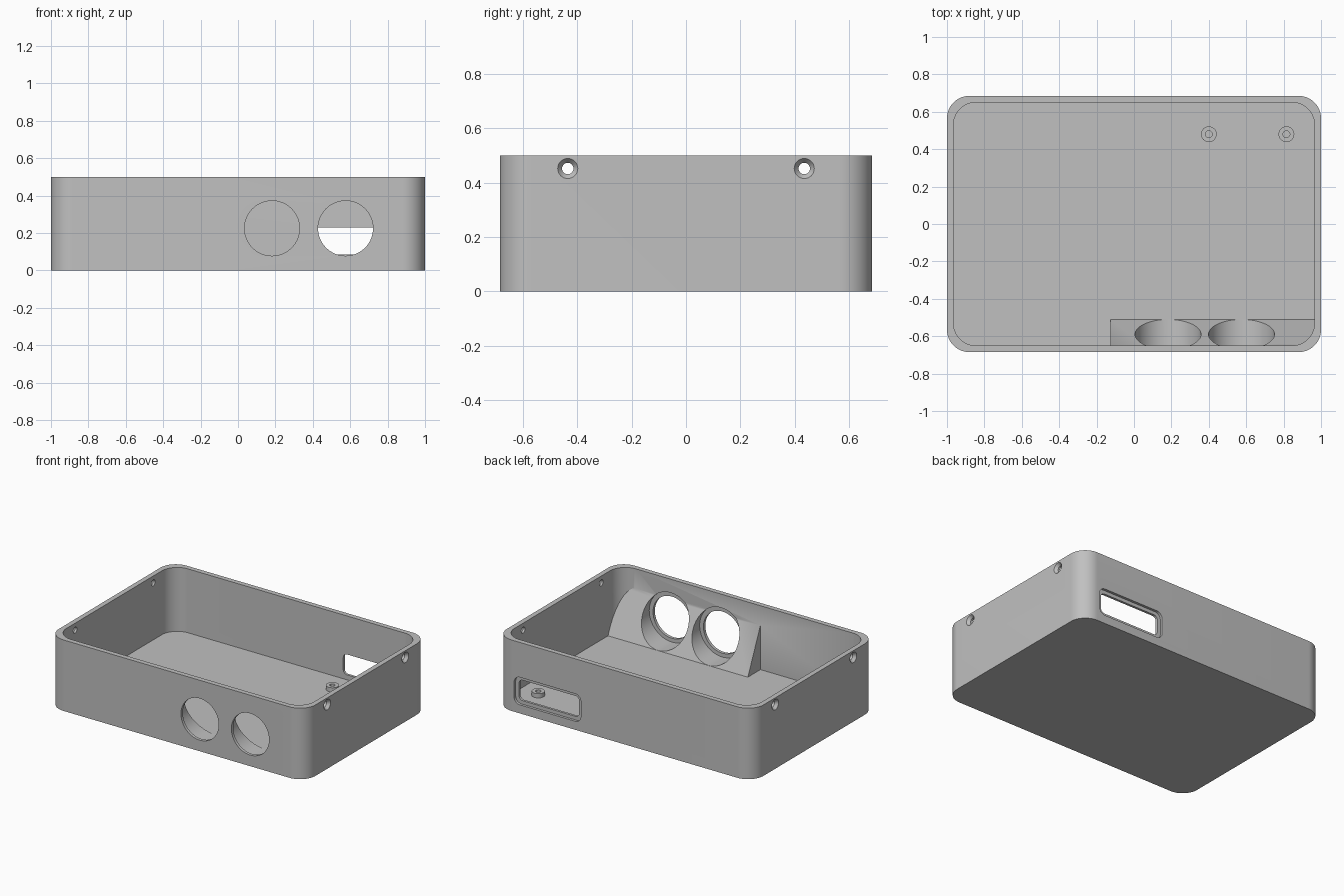
import bpy, bmesh, math
from mathutils import Matrix, Vector

old = bpy.data.objects.get("Cube")
if old:
    bpy.data.objects.remove(old, do_unlink=True)

grey = bpy.data.materials.new("plain grey")
grey.use_nodes = True
COLOUR = (0.53, 0.53, 0.53, 1)
grey.diffuse_color = COLOUR
grey.node_tree.nodes["Principled BSDF"].inputs["Base Color"].default_value = COLOUR

# Axes for extruding a flat outline: columns are outline u, outline v, extrusion
UP = Matrix.Identity(3)
BACKWARD = Matrix(((1, 0, 0), (0, 0, 1), (0, 1, 0)))
SIDEWAYS = Matrix(((0, 0, 1), (1, 0, 0), (0, 1, 0)))


def loft(name, outlines, axes):
    """Solid through a list of (outline, distance) sections along an axis."""
    bm = bmesh.new()
    rings = [[bm.verts.new(axes @ Vector((u, v, d))) for u, v in outline]
             for outline, d in outlines]
    count = len(rings[0])
    bm.faces.new(rings[0])
    bm.faces.new(rings[-1])
    for low, high in zip(rings, rings[1:]):
        for i in range(count):
            j = (i + 1) % count
            bm.faces.new((low[i], low[j], high[j], high[i]))
    bmesh.ops.recalc_face_normals(bm, faces=bm.faces)
    mesh = bpy.data.meshes.new(name)
    bm.to_mesh(mesh)
    bm.free()
    mesh.materials.append(grey)
    obj = bpy.data.objects.new(name, mesh)
    bpy.context.collection.objects.link(obj)
    return obj


def circle(u, v, r, n=64):
    return [(u + r * math.cos(i * math.tau / n), v + r * math.sin(i * math.tau / n))
            for i in range(n)]


def rounded(u, v, half_w, half_h, r, n=18):
    points = []
    for k, (su, sv) in enumerate(((1, 1), (-1, 1), (-1, -1), (1, -1))):
        for i in range(n + 1):
            a = (k + i / n) * math.pi / 2
            points.append((u + su * (half_w - r) + r * math.cos(a),
                           v + sv * (half_h - r) + r * math.sin(a)))
    return points


def prism(name, outline, start, end, axes):
    return loft(name, [(outline, start), (outline, end)], axes)


def cut(target, cutter):
    mod = target.modifiers.new("cut", 'BOOLEAN')
    mod.operation = 'DIFFERENCE'
    mod.solver = 'EXACT'
    mod.object = cutter
    bpy.context.view_layer.objects.active = target
    bpy.ops.object.modifier_apply(modifier=mod.name)
    bpy.data.objects.remove(cutter, do_unlink=True)


FLOOR, WALL, HALF_Y = 0.05, 0.035, 0.685
INNER_Y = HALF_Y - WALL

# Tray body, with a cavity that leaves the sloped block behind the front wall
tray = prism("tray_body", rounded(0, 0, 1, HALF_Y, 0.12), 0, 0.5, UP)
cavity = prism("cavity", rounded(0, 0, 1 - WALL, INNER_Y, 0.12), FLOOR, 0.6, UP)
slope = 0.312 / 0.14
block = [(-0.51 + 0.1 / slope, FLOOR - 0.1), (-0.51, FLOOR),
         (-INNER_Y, FLOOR + 0.312), (-0.8, FLOOR + 0.312), (-0.8, FLOOR - 0.1)]
cut(cavity, prism("sloped_block", block, -0.125, 1.2, SIDEWAYS))
cut(tray, cavity)

# Two round front openings, wider behind the thin front face
for x in (0.182, 0.575):
    cut(tray, prism("front_hole", circle(x, 0.225, 0.147), -0.8, -0.6, BACKWARD))
    cut(tray, prism("front_recess", circle(x, 0.2275, 0.1765), -0.664, -0.45, BACKWARD))

# Back slot with a shallow outer recess
cut(tray, prism("slot", rounded(0.6, 0.157, 0.235, 0.072, 0.03), 0.6, 0.8, BACKWARD))
cut(tray, prism("slot_recess", rounded(0.6, 0.157, 0.26, 0.097, 0.045),
                HALF_Y - 0.018, 0.8, BACKWARD))

# Countersunk screw holes near the rim of both side walls
for side in (-1, 1):
    for y in (-0.435, 0.435):
        wide, narrow = circle(y, 0.452, 0.037, 32), circle(y, 0.452, 0.021, 32)
        cut(tray, loft("screw_hole", [(narrow, side * 0.9), (narrow, side * 0.98),
                                      (wide, side), (wide, side * 1.1)], SIDEWAYS))

# Small hollow standoffs on the floor
parts = [tray]
for name, x in (("standoff_inner", 0.4), ("standoff_outer", 0.815)):
    post = prism(name, circle(x, 0.48, 0.042, 40), FLOOR - 0.01, 0.08, UP)
    cut(post, prism("pilot_hole", circle(x, 0.48, 0.018, 40), FLOOR + 0.001, 0.1, UP))
    parts.append(post)

# Smooth curved walls, crisp edges
bpy.ops.object.select_all(action='DESELECT')
for part in parts:
    part.select_set(True)
bpy.context.view_layer.objects.active = tray
bpy.ops.object.shade_smooth_by_angle(angle=math.radians(25))
